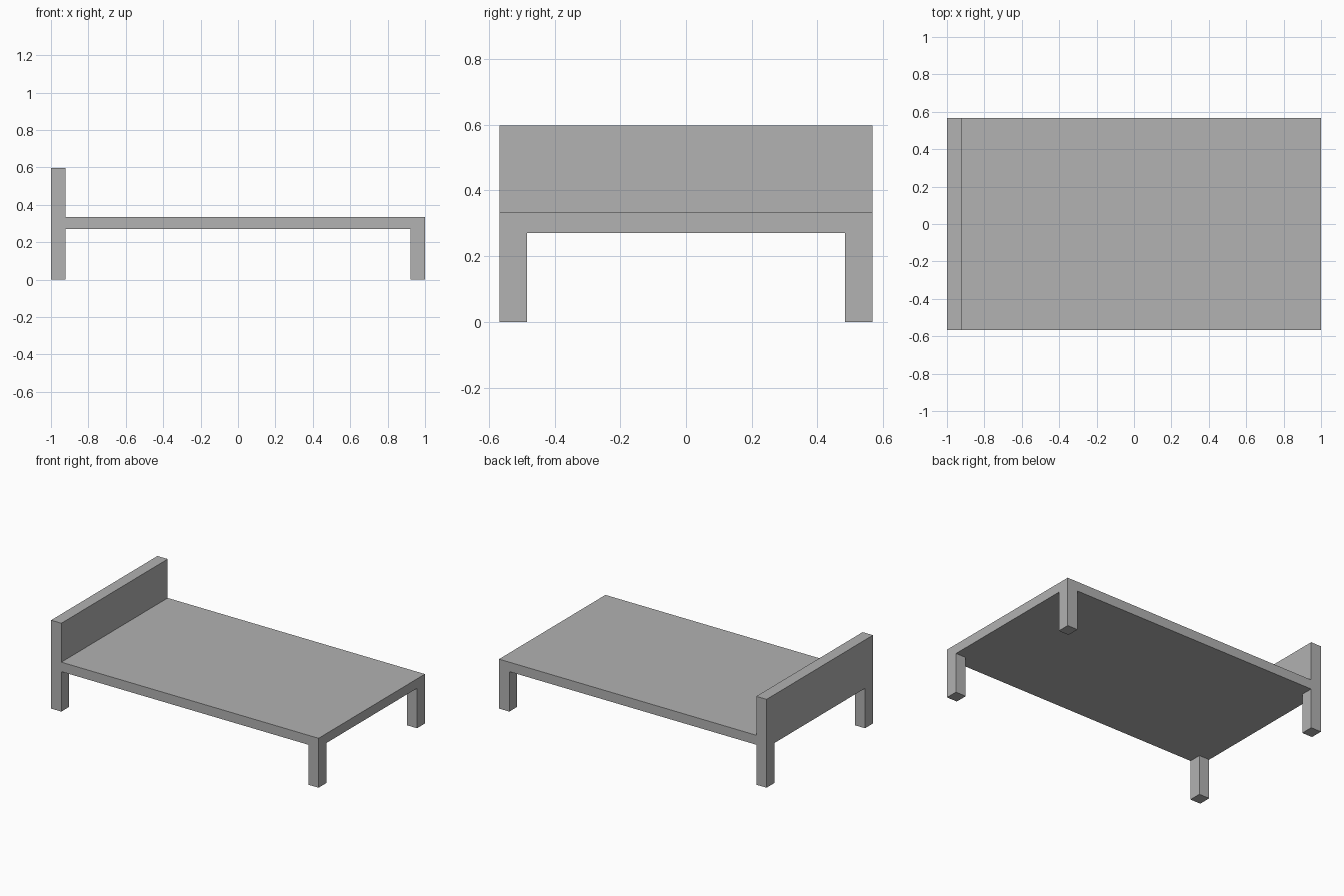
import bpy
import bmesh
from mathutils import Matrix, Vector

if "Cube" in bpy.data.objects:
    bpy.data.objects.remove(bpy.data.objects["Cube"], do_unlink=True)

# Overall sizes
HALF_X, HALF_Y = 1.0, 0.568
LEG_X, LEG_Y = 0.077, 0.084
DECK_BOTTOM, DECK_TOP, HEAD_TOP = 0.27, 0.334, 0.597

# Single grey finish
GREY = (0.445, 0.445, 0.445, 1.0)
grey = bpy.data.materials.new("plain_grey")
grey.use_nodes = True
grey.diffuse_color = GREY
grey.node_tree.nodes["Principled BSDF"].inputs["Base Color"].default_value = GREY


def box(name, low, high):
    """Flat-faced box between two opposite corners."""
    low, high = Vector(low), Vector(high)
    bm = bmesh.new()
    bmesh.ops.create_cube(bm, size=1.0, matrix=Matrix.Diagonal((*(high - low), 1.0)))
    mesh = bpy.data.meshes.new(name)
    bm.to_mesh(mesh)
    bm.free()
    mesh.materials.append(grey)
    obj = bpy.data.objects.new(name, mesh)
    obj.location = (low + high) / 2
    bpy.context.collection.objects.link(obj)
    return obj


# Flat deck across the full footprint
box("bed_deck", (-HALF_X, -HALF_Y, DECK_BOTTOM), (HALF_X, HALF_Y, DECK_TOP))

# Headboard standing on the right-hand end of the deck
box("headboard", (-HALF_X, -HALF_Y, DECK_TOP), (-HALF_X + LEG_X, HALF_Y, HEAD_TOP))

# Four corner legs, flush with the deck edges
for side, sx in (("right", -1), ("left", 1)):
    for end, sy in (("front", -1), ("back", 1)):
        xs = sorted((sx * HALF_X, sx * (HALF_X - LEG_X)))
        ys = sorted((sy * HALF_Y, sy * (HALF_Y - LEG_Y)))
        box(f"{end}_{side}_leg", (xs[0], ys[0], 0), (xs[1], ys[1], DECK_BOTTOM))
